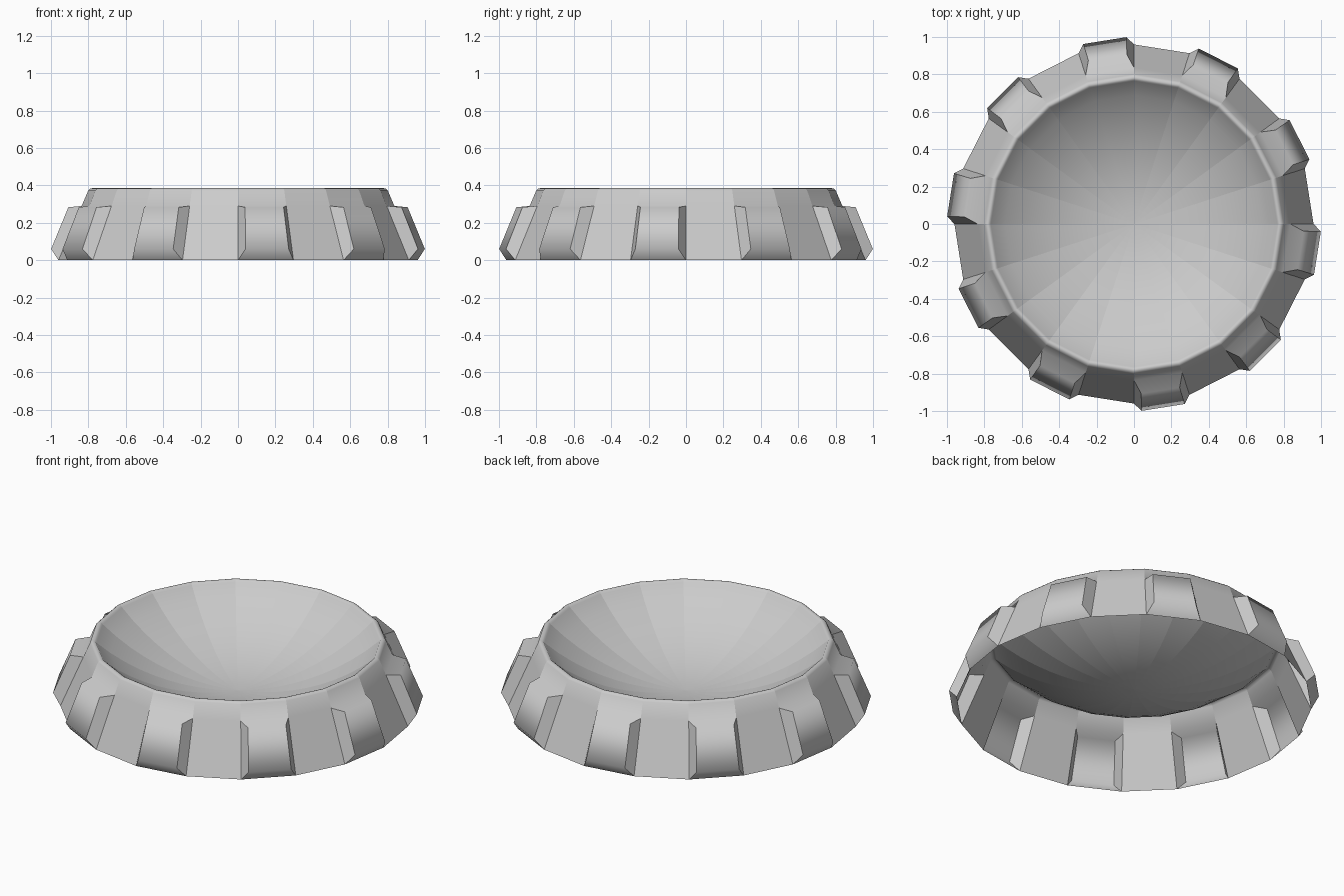
import bpy, bmesh
from math import sin, cos, pi, radians, sqrt
from mathutils import Vector

if "Cube" in bpy.data.objects:
    bpy.data.objects.remove(bpy.data.objects["Cube"])

N = 20
STEP = 2 * pi / N


def make_object(name, bm):
    bmesh.ops.remove_doubles(bm, verts=bm.verts, dist=1e-5)
    bmesh.ops.recalc_face_normals(bm, faces=bm.faces)
    mesh = bpy.data.meshes.new(name)
    bm.to_mesh(mesh)
    bm.free()
    obj = bpy.data.objects.new(name, mesh)
    bpy.context.collection.objects.link(obj)
    return obj


def ring_point(r, z, i):
    a = pi / 2 + i * STEP
    return Vector((r * cos(a), r * sin(a), z))


# Profile: outer wall, rounded lip, then a shallow spherical dish
WALL_R, BUMP_TOP = 0.96, 0.29
RIM_R, RIM_Z, DEPTH = 0.765, 0.374, 0.29
profile = [(WALL_R, 0), (0.836, BUMP_TOP), (0.80, 0.374), (0.79, 0.383),
           (0.78, 0.385), (0.771, 0.382), (RIM_R, RIM_Z)]
R = (RIM_R ** 2 + DEPTH ** 2) / (2 * DEPTH)
for k in range(9, 0, -1):
    r = RIM_R * k / 10
    profile.append((r, RIM_Z - DEPTH + R - sqrt(R * R - r * r)))

bm = bmesh.new()
rings = [[bm.verts.new(ring_point(r, z, i)) for i in range(N)] for r, z in profile]
centre = bm.verts.new((0, 0, RIM_Z - DEPTH))
for j in range(len(rings) - 1):
    for i in range(N):
        n = (i + 1) % N
        quad = [rings[j][i], rings[j][n], rings[j + 1][n], rings[j + 1][i]]
        if j > 0 or i % 2:
            bm.faces.new(quad)
            continue
        # Raised block on every other wall panel, hollow behind
        a = pi / 2 + (i + 0.5) * STEP
        out, side = Vector((cos(a), sin(a), 0)), Vector((-sin(a), cos(a), 0))
        block = [bm.verts.new(out * d + side * t + Vector((0, 0, z)))
                 for d, t, z in ((0.993, -0.117, 0.06), (0.993, 0.117, 0.06),
                                 (0.902, 0.104, 0.283), (0.902, -0.104, 0.283))]
        bm.faces.new(block)
        for k in range(4):
            m = (k + 1) % 4
            bm.faces.new((quad[k], quad[m], block[m], block[k]))
for i in range(N):
    bm.faces.new((rings[-1][i], rings[-1][(i + 1) % N], centre))

# Smooth along the profile, faceted around the axis
for f in bm.faces:
    f.smooth = True
for e in bm.edges:
    d = e.verts[1].co - e.verts[0].co
    mid = (e.verts[0].co + e.verts[1].co) / 2
    tangent = Vector((-mid.y, mid.x, 0)).normalized()
    around = abs(d.normalized().dot(tangent)) > 0.7
    if not around or e.calc_face_angle(0) > radians(30):
        e.smooth = False

make_object("ridged_dish", bm)
